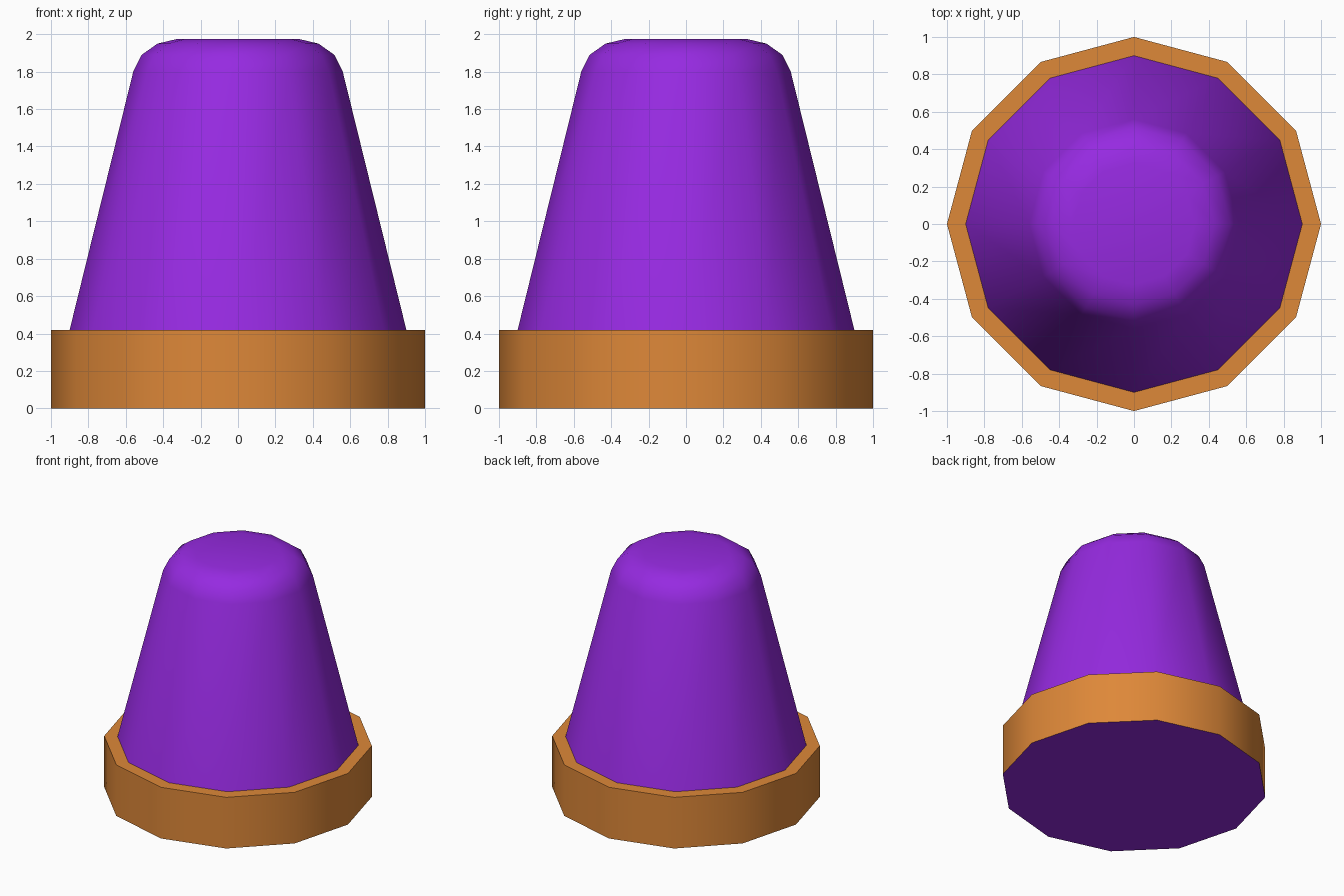
import bpy, bmesh, math

if "Cube" in bpy.data.objects:
    bpy.data.objects.remove(bpy.data.objects["Cube"])

SIDES = 12


def material(name, color):
    m = bpy.data.materials.new(name)
    m.diffuse_color = (*color, 1)
    m.use_nodes = True
    m.node_tree.nodes["Principled BSDF"].inputs["Base Color"].default_value = m.diffuse_color
    return m


def lathe(name, profile, mat, cap_end=False):
    """Spin (radius, z) points, listed from bottom/outside upward, about z."""
    bm = bmesh.new()
    rings = [[bm.verts.new((r * math.cos(2 * math.pi * i / SIDES),
                            r * math.sin(2 * math.pi * i / SIDES), z))
              for i in range(SIDES)] for r, z in profile]
    for a, b in zip(rings, rings[1:]):
        for i in range(SIDES):
            j = (i + 1) % SIDES
            bm.faces.new((a[i], a[j], b[j], b[i]))
    if cap_end:
        bm.faces.new(rings[-1])
    mesh = bpy.data.meshes.new(name)
    bm.to_mesh(mesh)
    bm.free()
    mesh.materials.append(mat)
    ob = bpy.data.objects.new(name, mesh)
    bpy.context.collection.objects.link(ob)
    bpy.ops.object.select_all(action='DESELECT')
    ob.select_set(True)
    bpy.context.view_layer.objects.active = ob
    bpy.ops.object.shade_smooth_by_angle(angle=math.radians(40))
    return ob


purple = material("purple", (0.305, 0.023, 0.752))
orange = material("orange", (0.73, 0.246, 0.04))

# Base band: outer wall and the narrow ledge on top
lathe("base_band", [(1, 0), (1, 0.42), (0.9, 0.42)], orange)

# Tapered body with rounded shoulder and flat top
lathe("tapered_body", [(0.9, 0.42), (0.56, 1.80), (0.515, 1.89),
                       (0.43, 1.95), (0.325, 1.975)], purple, cap_end=True)

# Flat underside, facing down
underside = lathe("underside", [(1, 0)], purple, cap_end=True)
underside.data.flip_normals()
